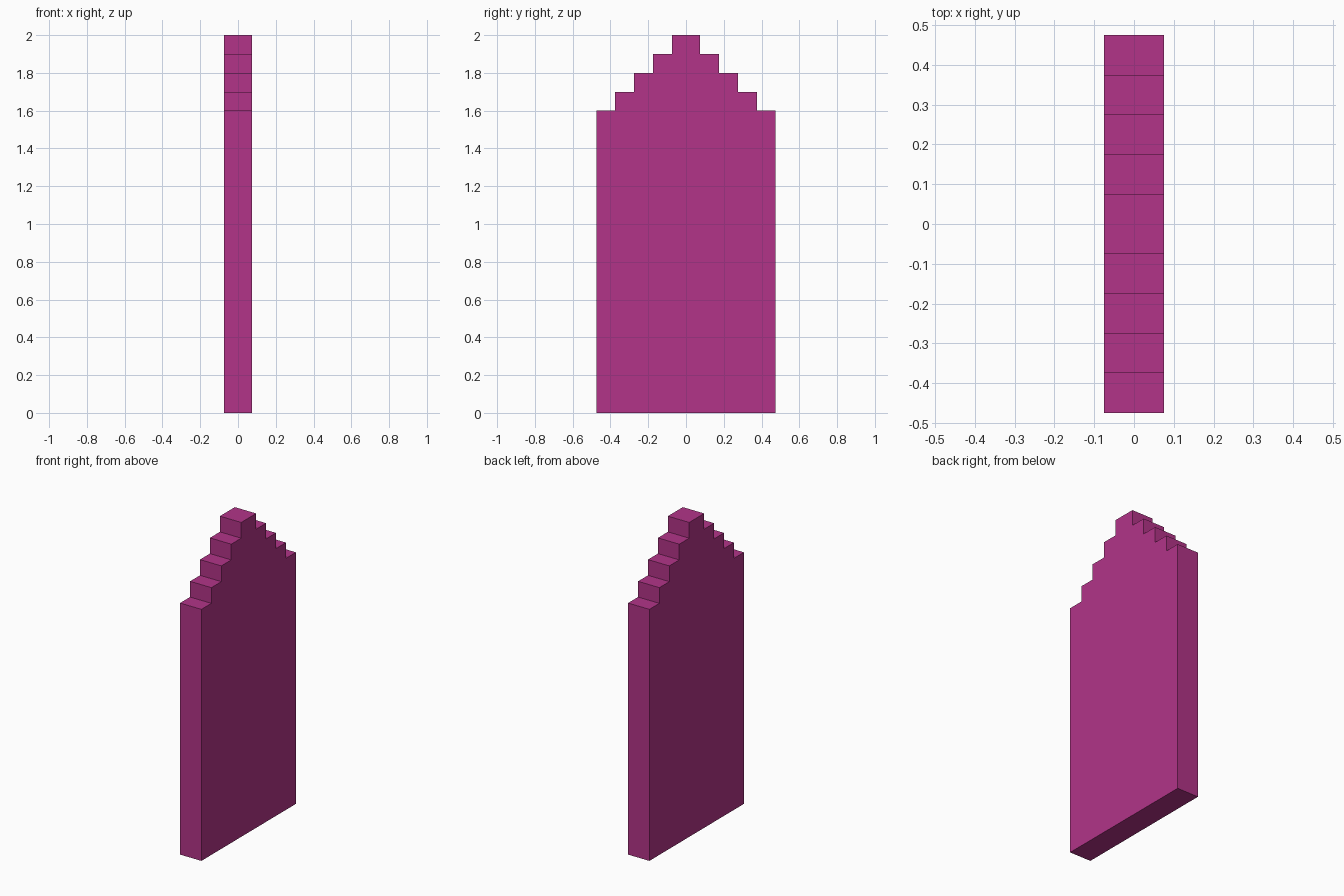
import bpy
import bmesh

if "Cube" in bpy.data.objects:
    bpy.data.objects.remove(bpy.data.objects["Cube"])

# Single flat colour
magenta = bpy.data.materials.new("magenta")
magenta.diffuse_color = (0.445, 0.034, 0.246, 1.0)
magenta.use_nodes = True
magenta.node_tree.nodes["Principled BSDF"].inputs["Base Color"].default_value = magenta.diffuse_color

HALF_THICKNESS = 0.075
STEPS = 5            # body plus four narrower steps
BODY_TOP = 1.6
RISE = 0.1
HALF_WIDTH = 0.475

# Right half of the stepped outline, bottom to top, as (y, z)
right = [(HALF_WIDTH, 0.0)]
for i in range(STEPS):
    y = HALF_WIDTH - i * RISE
    z = BODY_TOP + i * RISE
    right.append((y, z))
    if i < STEPS - 1:
        right.append((y - RISE, z))

# Mirror the outline to close the profile
profile = right + [(-y, z) for y, z in reversed(right)]

# Extrude the profile through the thickness
bm = bmesh.new()
face = bm.faces.new([bm.verts.new((-HALF_THICKNESS, y, z)) for y, z in profile])
result = bmesh.ops.extrude_face_region(bm, geom=[face], use_keep_orig=True)
moved = [v for v in result["geom"] if isinstance(v, bmesh.types.BMVert)]
bmesh.ops.translate(bm, verts=moved, vec=(2 * HALF_THICKNESS, 0, 0))
bmesh.ops.recalc_face_normals(bm, faces=bm.faces)

mesh = bpy.data.meshes.new("stepped_slab")
bm.to_mesh(mesh)
bm.free()
mesh.materials.append(magenta)
slab = bpy.data.objects.new("stepped_slab", mesh)
bpy.context.collection.objects.link(slab)
